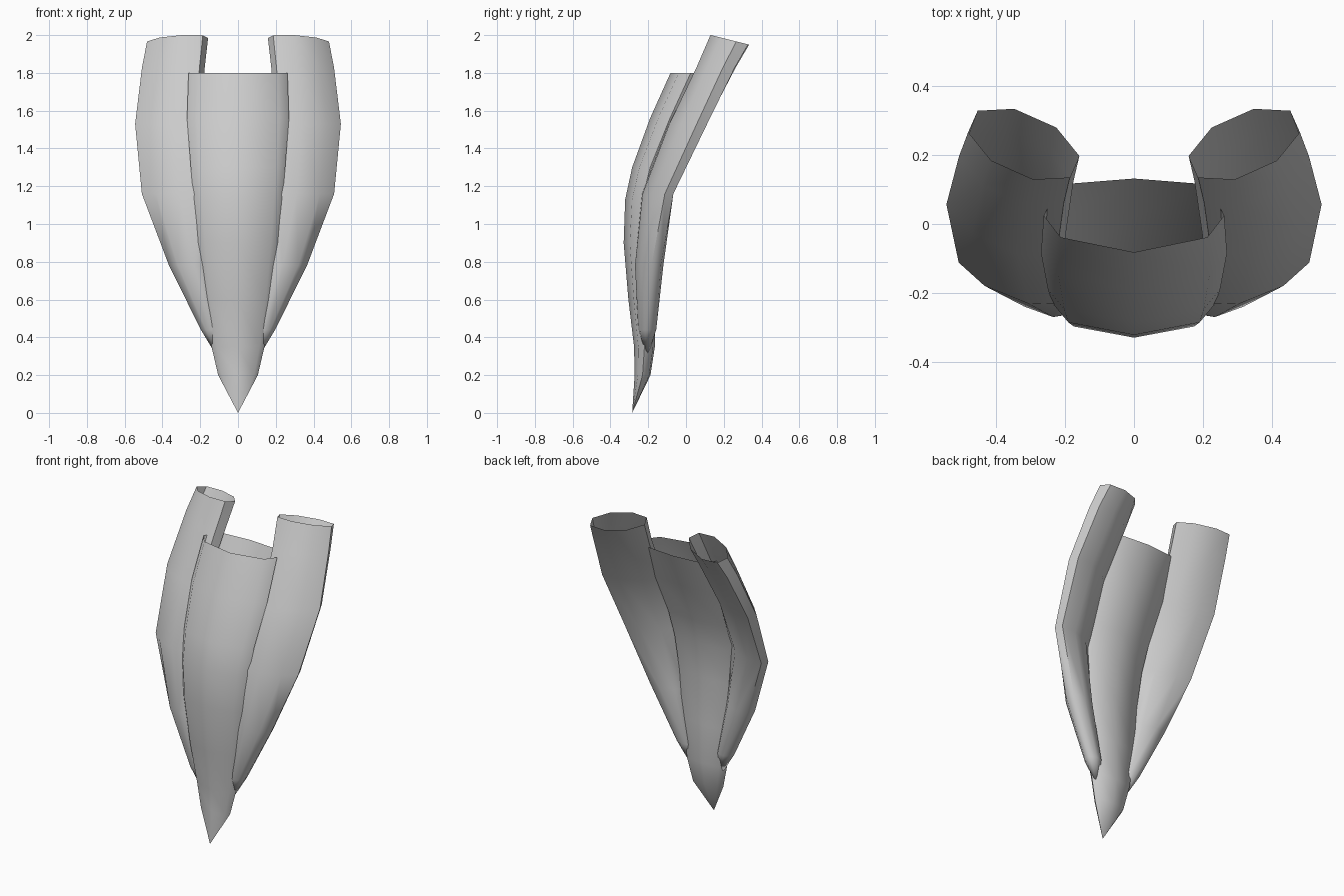
import bpy, bmesh, math
from mathutils import Vector

cube = bpy.data.objects.get("Cube")
if cube:
    bpy.data.objects.remove(cube)

grey = bpy.data.materials.new("light_grey")
grey.use_nodes = True
grey.diffuse_color = (0.6, 0.6, 0.6, 1)
grey.node_tree.nodes["Principled BSDF"].inputs["Base Color"].default_value = (0.6, 0.6, 0.6, 1)
SIDES = 8


def power(v, e):
    return math.copysign(abs(v) ** e, v) if abs(v) > 1e-6 else 0.0


def loft(name, rings, tip):
    """Open-topped shell through the rings, closed to a point at the tip."""
    bm = bmesh.new()
    loops = [[bm.verts.new(p) for p in ring] for ring in rings]
    for upper, lower in zip(loops, loops[1:]):
        for i in range(SIDES):
            j = (i + 1) % SIDES
            bm.faces.new((upper[i], lower[i], lower[j], upper[j]))
    end = bm.verts.new(tip)
    for i in range(SIDES):
        bm.faces.new((loops[-1][i], end, loops[-1][(i + 1) % SIDES]))
    bmesh.ops.recalc_face_normals(bm, faces=bm.faces[:])
    # An open shell: make sure the normals point away from its axis
    f = bm.faces[0]
    axis = sum((v.co for v in loops[0]), Vector()) / SIDES
    if f.normal.dot(f.calc_center_median() - axis) < 0:
        bmesh.ops.reverse_faces(bm, faces=bm.faces[:])
    mesh = bpy.data.meshes.new(name)
    bm.to_mesh(mesh)
    bm.free()
    mesh.materials.append(grey)
    ob = bpy.data.objects.new(name, mesh)
    bpy.context.collection.objects.link(ob)
    bpy.ops.object.select_all(action="DESELECT")
    ob.select_set(True)
    bpy.context.view_layer.objects.active = ob
    bpy.ops.object.shade_smooth_by_angle(angle=math.radians(60))
    return ob


def centre_ring(z, y, a, b):
    """Rounded front, flatter back."""
    pts = []
    for i in range(SIDES):
        t = math.tau * i / SIDES
        s, c = math.sin(t), math.cos(t)
        pts.append((a * power(s, 0.6), y - b * power(c, 1.5 if c > 0 else 0.5), z))
    return pts


def side_ring(side, z, x, y, a, b, turn, tilt=0.0):
    """Flattened ellipse, its long axis turned back on the outside."""
    r = math.radians(turn)
    pts = []
    for i in range(SIDES):
        t = math.tau * (i + 0.5) / SIDES
        u, v = 1.06 * a * math.cos(t), 1.06 * b * math.sin(t)
        dy = u * math.sin(r) + v * math.cos(r)
        pts.append((side * (x + u * math.cos(r) - v * math.sin(r)), y + dy, z - tilt * dy))
    return pts


# Central petal: z, y, half width, half depth
centre = [(1.8, 0.025, 0.262, 0.107), (1.56, -0.085, 0.27, 0.105),
          (1.3, -0.19, 0.25, 0.095), (1.13, -0.232, 0.235, 0.09),
          (0.9, -0.25, 0.215, 0.08), (0.6, -0.235, 0.18, 0.07),
          (0.35, -0.22, 0.14, 0.055), (0.2, -0.23, 0.105, 0.042)]
loft("central_petal", [centre_ring(*r) for r in centre], (0, -0.285, 0))

# Side petals: z, x, y, half length, half depth, turn, tilt
petal = [(1.975, 0.32, 0.232, 0.165, 0.084, 24, 0.25), (1.83, 0.342, 0.16, 0.17, 0.085, 24),
         (1.53, 0.372, 0.01, 0.18, 0.075, 25), (1.16, 0.35, -0.15, 0.165, 0.06, 22),
         (0.78, 0.255, -0.195, 0.11, 0.065, 20), (0.44, 0.14, -0.205, 0.055, 0.045, 10)]
for side, name in ((1, "left_petal"), (-1, "right_petal")):
    loft(name, [side_ring(side, *r) for r in petal], (side * 0.1, -0.21, 0.28))
